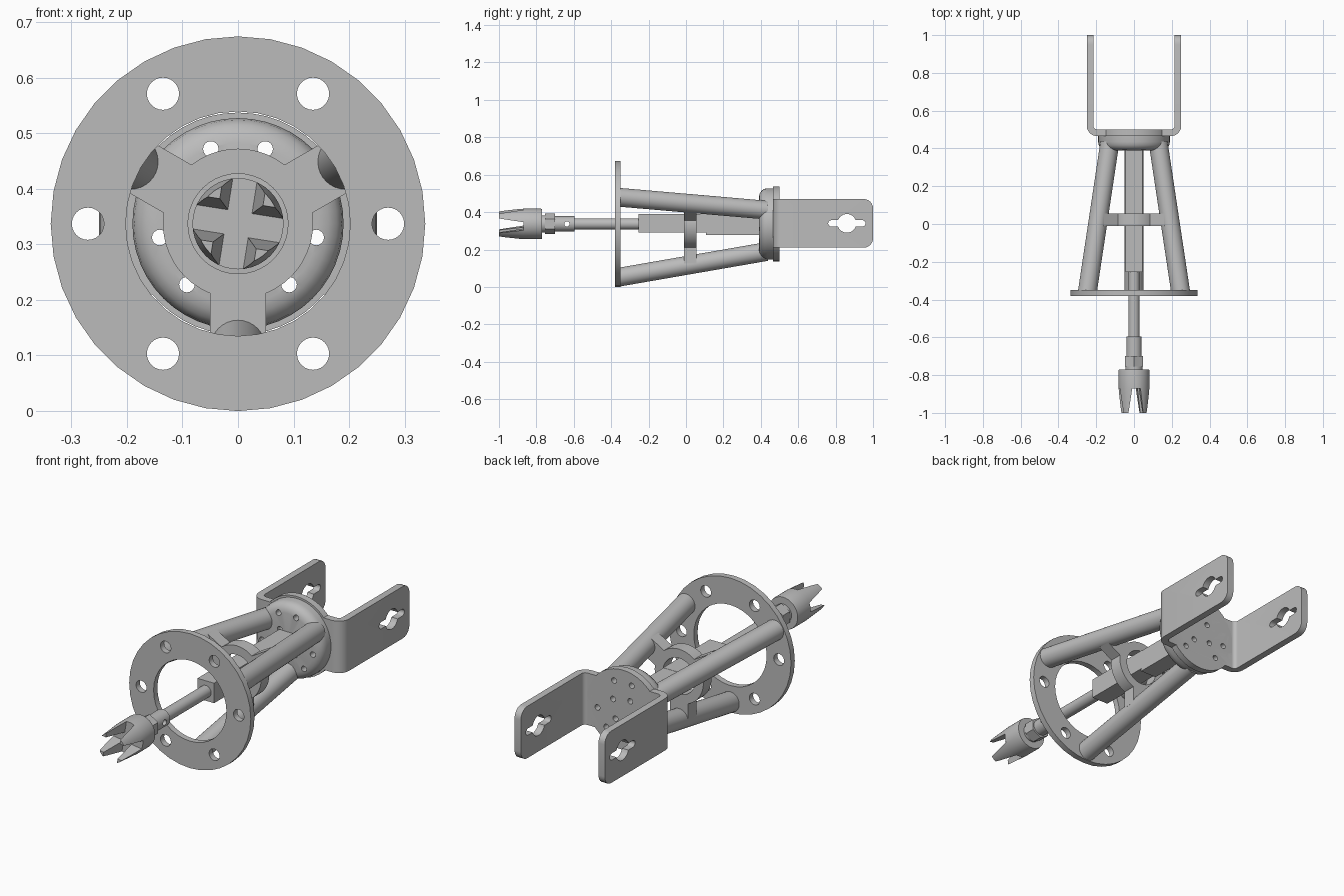
import bpy, bmesh, math
from mathutils import Vector, Matrix

old = bpy.data.objects.get("Cube")
if old:
    bpy.data.objects.remove(old, do_unlink=True)

AXIS = 0.337                       # height of the main axis
LEGS = [math.radians(a) for a in (30, 150, 270)]

grey = bpy.data.materials.new("machined grey")
grey.use_nodes = True
grey.diffuse_color = (0.5, 0.5, 0.5, 1)
grey.node_tree.nodes["Principled BSDF"].inputs["Base Color"].default_value = (0.5, 0.5, 0.5, 1)


def finish(name, bm):
    bmesh.ops.recalc_face_normals(bm, faces=bm.faces)
    mesh = bpy.data.meshes.new(name)
    bm.to_mesh(mesh)
    bm.free()
    mesh.materials.append(grey)
    ob = bpy.data.objects.new(name, mesh)
    bpy.context.collection.objects.link(ob)
    return ob


def polar(r, a, y):
    return Vector((r * math.cos(a), y, AXIS + r * math.sin(a)))


def add_rod(bm, a, b, r1, r2=None, n=32, spin=0.0):
    a, b = Vector(a), Vector(b)
    d = b - a
    m = Matrix.Translation((a + b) / 2) @ d.to_track_quat('Z', 'Y').to_matrix().to_4x4()
    bmesh.ops.create_cone(bm, cap_ends=True, segments=n, radius1=r1,
                          radius2=r1 if r2 is None else r2, depth=d.length,
                          matrix=m @ Matrix.Rotation(spin, 4, 'Z'))


def rod(name, y0, y1, r1, r2=None, n=32, spin=0.0):
    bm = bmesh.new()
    add_rod(bm, (0, y0, AXIS), (0, y1, AXIS), r1, r2, n, spin)
    return finish(name, bm)


def rods(name, spans, r, n=24):
    bm = bmesh.new()
    for a, b in spans:
        add_rod(bm, a, b, r, n=n)
    return finish(name, bm)


def box(name, centre, size, angle=0.0):
    bm = bmesh.new()
    bmesh.ops.create_cube(bm, size=1, matrix=Matrix.Translation(centre)
                          @ Matrix.Rotation(angle, 4, 'Y') @ Matrix.Diagonal((*size, 1)))
    return finish(name, bm)


def prism(name, points, axis, length):
    """Extrude a closed outline along an axis vector, centred."""
    bm = bmesh.new()
    axis = Vector(axis) * length
    f = bm.faces.new([bm.verts.new(Vector(p) - axis / 2) for p in points])
    ext = bmesh.ops.extrude_face_region(bm, geom=[f])
    bmesh.ops.translate(bm, vec=axis, verts=[v for v in ext["geom"] if isinstance(v, bmesh.types.BMVert)])
    return finish(name, bm)


def lathe(name, profile, n=48):
    """Spin (radius, y) points about the main axis."""
    bm = bmesh.new()
    vs = [bm.verts.new((r, y, AXIS)) for r, y in profile]
    es = [bm.edges.new(p) for p in zip(vs, vs[1:])]
    bmesh.ops.spin(bm, geom=vs + es, cent=(0, 0, AXIS), axis=(0, 1, 0),
                   angle=math.tau, steps=n)
    bmesh.ops.remove_doubles(bm, verts=bm.verts, dist=0.0001)
    return finish(name, bm)


def cut(targets, cutters):
    for ob in targets:
        for c in cutters:
            mod = ob.modifiers.new("cut", 'BOOLEAN')
            mod.operation, mod.object, mod.solver = 'DIFFERENCE', c, 'EXACT'
        dg = bpy.context.evaluated_depsgraph_get()
        mesh = bpy.data.meshes.new_from_object(ob.evaluated_get(dg))
        ob.modifiers.clear()
        ob.data = mesh
    for c in cutters:
        bpy.data.objects.remove(c, do_unlink=True)


# Front flange with bolt holes
flange = rod("front_flange", -0.38, -0.35, 0.337, n=36)
bolt = [math.radians(60 * i) for i in range(6)]
cut([flange], [rod("bore_cutter", -0.5, -0.2, 0.202, n=36),
               rods("bolt_cutter", [(polar(0.27, a, -0.5), polar(0.27, a, -0.2)) for a in bolt], 0.029)])

# Three slanted legs
for i, a in enumerate(LEGS):
    rods(f"leg_{i + 1}", [(polar(0.285, a, -0.36), polar(0.148, a, 0.43))], 0.05, 32)

# Middle guide hub with arms to the legs
hub = rod("guide_hub", -0.01, 0.055, 0.135, n=48)
cut([hub], [rod("hub_cutter", -0.2, 0.2, 0.09, n=40)])
for i, a in enumerate(LEGS):
    box(f"guide_arm_{i + 1}", polar(0.163, a, 0.0225), (0.1, 0.065, 0.1), -a)

# Rounded rear cup
cup = lathe("rear_cup", [(0, 0.39), (0.145, 0.39), (0.163, 0.394), (0.178, 0.404),
                         (0.187, 0.418), (0.19, 0.435), (0.19, 0.468), (0, 0.468)])

# U bracket: round plate plus bent strip
plate = rod("bracket_plate", 0.466, 0.5, 0.2, n=48)
outline = []
for r, half, base, flip in ((0.055, 0.25, 0.465, False), (0.02, 0.215, 0.5, True)):
    path = [(half, 1.0)]
    for i in range(7):
        t = i / 6 * math.pi / 2
        path.append((half - r + r * math.cos(t), base + r - r * math.sin(t)))
    path += [(-x, y) for x, y in reversed(path)]
    outline += path[::-1] if flip else path
strip = prism("bracket_strip", [(x, y, 0.34) for x, y in outline], (0, 0, 1), 0.26)
bm = bmesh.new()
bm.from_mesh(strip.data)
corners = [e for e in bm.edges if all(v.co.y > 0.99 for v in e.verts)
           and abs(e.verts[0].co.z - e.verts[1].co.z) < 0.01]
bmesh.ops.bevel(bm, geom=corners, offset=0.05, segments=6, profile=0.5, affect='EDGES')
bm.to_mesh(strip.data)
bm.free()

# Slotted keyholes through both bracket arms
slot = []
for y, start in ((0.943, -90), (0.777, 90)):
    for i in range(9):
        t = math.radians(start + i * 22.5)
        slot.append((0, y + 0.017 * math.cos(t), 0.34 + 0.017 * math.sin(t)))
cut([strip], [rods("keyhole_cutter", [((-0.4, 0.86, 0.34), (0.4, 0.86, 0.34))], 0.05, 32),
              prism("slot_cutter", slot, (1, 0, 0), 0.8)])

# Screw holes through bracket and cup
spots = [(0.143, a + s * math.radians(40)) for a in LEGS for s in (-1, 1)]
spots += [(0.068, math.radians(37 + 90 * i)) for i in range(4)]
cut([cup, plate, strip], [rods("screw_cutter", [(polar(r, a, 0.3), polar(r, a, 0.6)) for r, a in spots], 0.014, 16)])

# Square drive bars and shaft
box("front_drive_bar", (0, -0.07, AXIS + 0.003), (0.092, 0.37, 0.1))
box("rear_drive_bar", (0, 0.25, AXIS - 0.004), (0.09, 0.285, 0.112))
rod("shaft", -0.62, -0.25, 0.03)

# Coupling with cross hole, and hex nut
coupling = rod("coupling", -0.71, -0.595, 0.041)
cut([coupling], [rods("pin_cutter", [((-0.2, -0.637, AXIS), (0.2, -0.637, AXIS))], 0.014)])
rod("hex_nut", -0.755, -0.7, 0.055, n=6)
rod("crown_neck", -0.775, -0.75, 0.046)

# Crown head: two tapered cross slots leave four prongs
crown = lathe("crown_head", [(0, -0.77), (0.08, -0.77), (0.082, -0.78), (0.082, -0.87),
                             (0.073, -1.0), (0, -1.0)], 40)
slots = []
for i in range(2):
    c = prism("cross_slot_cutter", [(-0.022, -0.87, 0), (0.022, -0.87, 0),
                                    (0.042, -1.02, 0), (-0.042, -1.02, 0)], (0, 0, 1), 0.4)
    c.data.transform(Matrix.Translation((0, 0, AXIS)) @ Matrix.Rotation(math.radians(9 + 90 * i), 4, 'Y'))
    slots.append(c)
cut([crown], slots)

# Smooth shading with sharp edges kept
bpy.ops.object.select_all(action='DESELECT')
for ob in bpy.context.collection.objects:
    if ob.type == 'MESH' and grey.name in ob.data.materials:
        ob.select_set(True)
        bpy.context.view_layer.objects.active = ob
bpy.ops.object.shade_smooth_by_angle(angle=math.radians(30))
